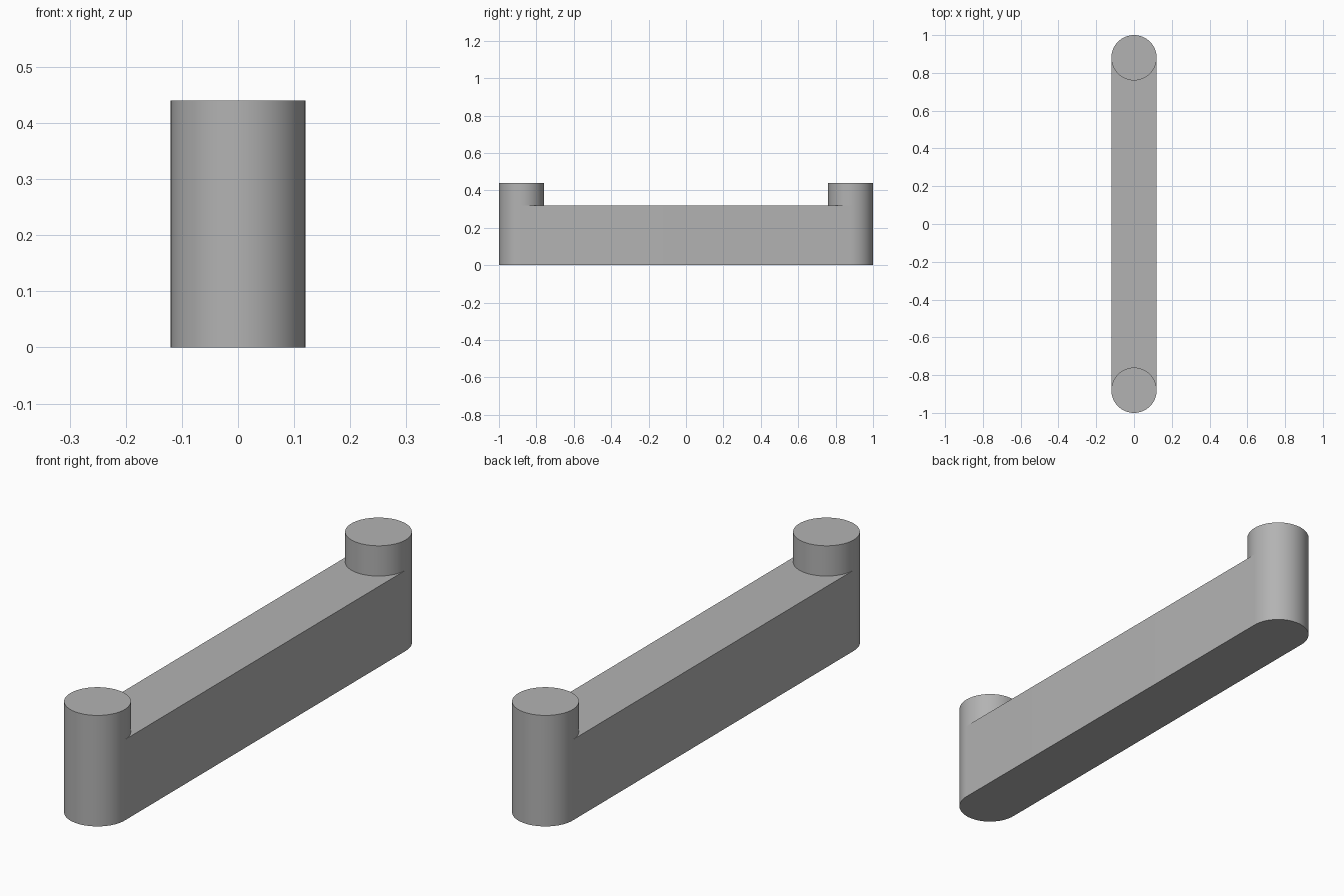
import bpy, bmesh
from math import sin, cos, pi

cube = bpy.data.objects.get("Cube")
if cube:
    bpy.data.objects.remove(cube)

RADIUS, END_Y = 0.12, 0.88
BAR_TOP, POST_TOP = 0.32, 0.44
SEGMENTS = 64

# Single grey material
grey = bpy.data.materials.new("plain grey")
grey.use_nodes = True
colour = (0.45, 0.45, 0.45, 1)
grey.diffuse_color = colour
grey.node_tree.nodes["Principled BSDF"].inputs["Base Color"].default_value = colour

bm = bmesh.new()


def ring(side):
    """Circle of vertices at one end, starting at the +x tangent point."""
    return [bm.verts.new((RADIUS * cos(2 * pi * i / SEGMENTS),
                          side * (END_Y + RADIUS * sin(2 * pi * i / SEGMENTS)), 0))
            for i in range(SEGMENTS)]


def raise_faces(faces, height):
    """Extrude the faces upwards and return the new top faces."""
    result = bmesh.ops.extrude_face_region(bm, geom=faces)["geom"]
    verts = [g for g in result if isinstance(g, bmesh.types.BMVert)]
    bmesh.ops.translate(bm, verts=verts, vec=(0, 0, height))
    return [g for g in result if isinstance(g, bmesh.types.BMFace)]


# Footprint: two round ends and the web that joins their inner half circles
back, front = ring(1), ring(-1)
half = SEGMENTS // 2
bm.faces.new(back)
bm.faces.new(front[::-1])
bm.faces.new(back[half:] + [back[0], front[0]] + front[:half - 1:-1])

# Raise the whole bar, then only the round end posts
tops = raise_faces(bm.faces[:], BAR_TOP)
posts = [f for f in tops if abs(f.calc_center_bounds().y) > END_Y / 2]
raise_faces(posts, POST_TOP - BAR_TOP)
bmesh.ops.recalc_face_normals(bm, faces=bm.faces[:])

mesh = bpy.data.meshes.new("bar_with_end_posts")
bm.to_mesh(mesh)
bm.free()
mesh.materials.append(grey)
handle = bpy.data.objects.new("bar_with_end_posts", mesh)
bpy.context.collection.objects.link(handle)

# Smooth round walls with crisp rims
bpy.ops.object.select_all(action="DESELECT")
handle.select_set(True)
bpy.context.view_layer.objects.active = handle
bpy.ops.object.shade_smooth_by_angle(angle=pi / 6)
